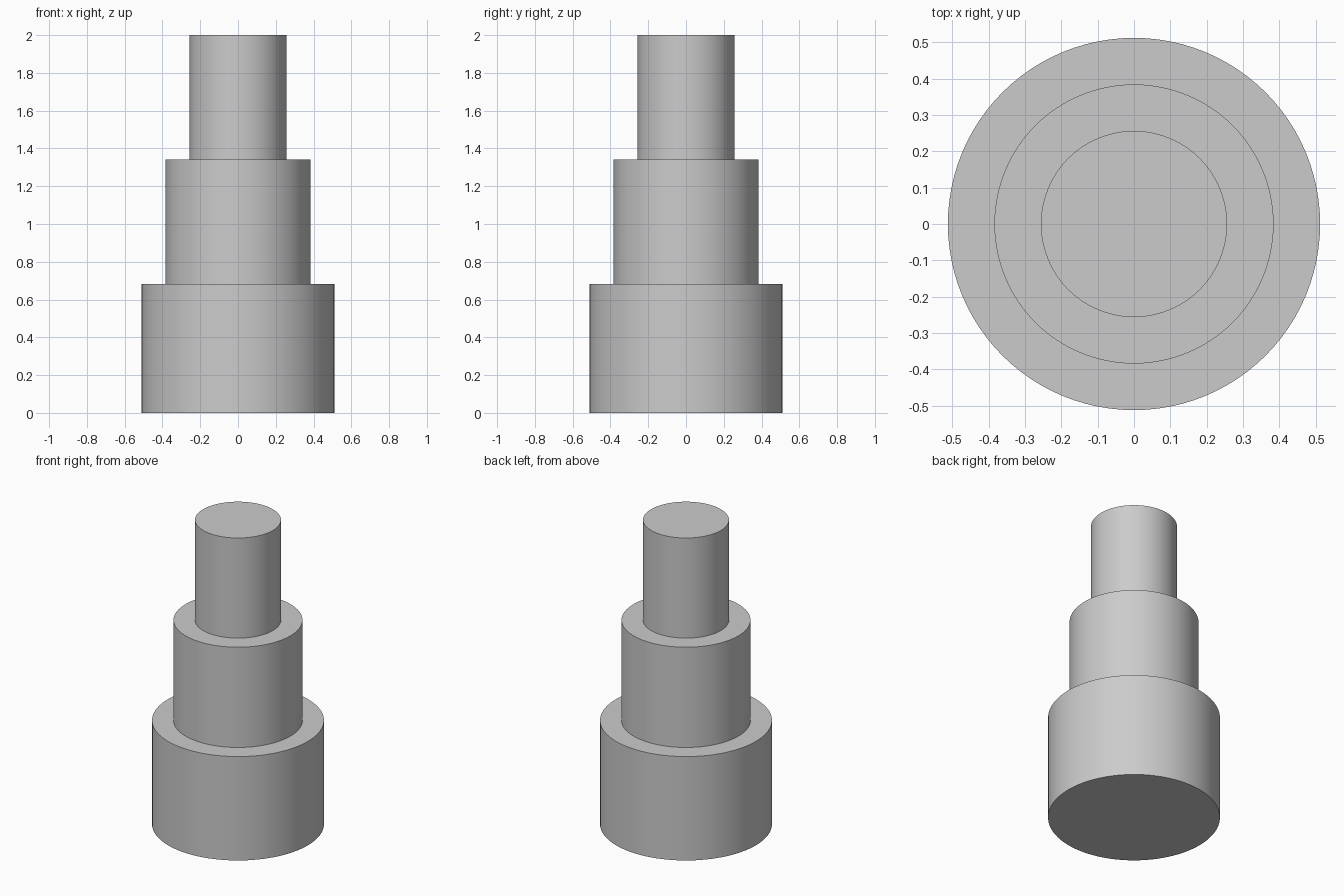
import bpy
import math

if "Cube" in bpy.data.objects:
    bpy.data.objects.remove(bpy.data.objects["Cube"])


def tier(name, radius, z0, z1):
    """Upright round tier with smooth sides and crisp rims."""
    bpy.ops.mesh.primitive_cylinder_add(
        vertices=96, radius=radius, depth=z1 - z0, location=(0, 0, (z0 + z1) / 2))
    obj = bpy.context.object
    obj.name = name
    bpy.ops.object.shade_smooth_by_angle(angle=math.radians(30))
    return obj


# Three stacked tiers, each sunk slightly into the one below
SINK = 0.024
tier("bottom_tier", 0.512, 0.0, 0.683)
tier("middle_tier", 0.384, 0.683 - SINK, 1.342)
tier("top_tier", 0.256, 1.342 - SINK, 2.0)
